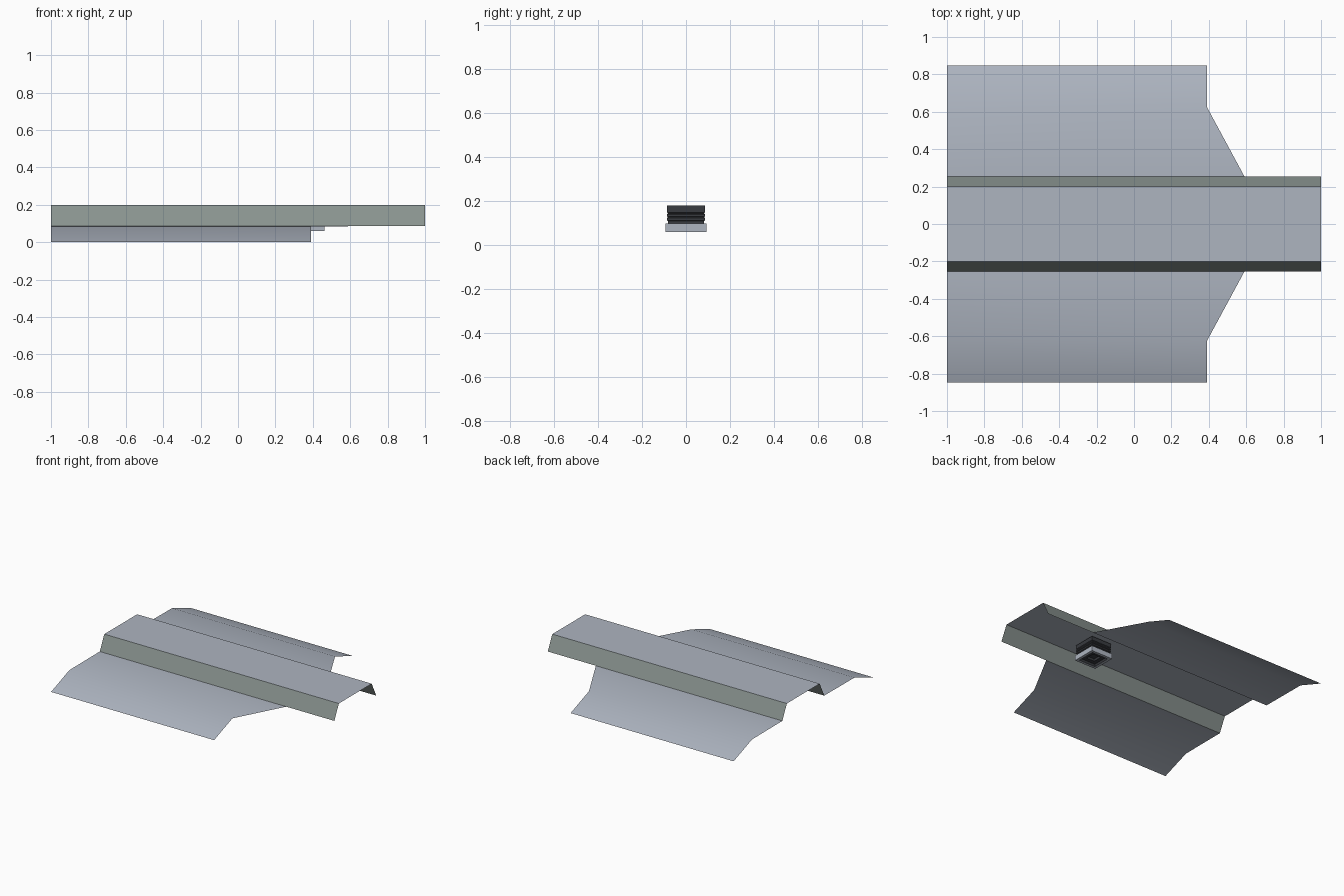
import bpy, bmesh
from mathutils import Matrix

if "Cube" in bpy.data.objects:
    bpy.data.objects.remove(bpy.data.objects["Cube"])


def material(name, rgb):
    m = bpy.data.materials.new(name)
    m.diffuse_color = (*rgb, 1)
    m.use_nodes = True
    m.node_tree.nodes["Principled BSDF"].inputs["Base Color"].default_value = m.diffuse_color
    return m


PANEL = material("blue grey panel", (0.42, 0.46, 0.53))
FLANK = material("green grey flank", (0.25, 0.29, 0.275))
DARK = material("charcoal", (0.04, 0.043, 0.05))


def finish(name, bm, mats):
    mesh = bpy.data.meshes.new(name)
    bm.to_mesh(mesh)
    bm.free()
    ob = bpy.data.objects.new(name, mesh)
    bpy.context.collection.objects.link(ob)
    for m in mats:
        mesh.materials.append(m)
    return ob


def strip(name, rows, mat, mirror=True, smooth=False):
    """Sheet through rows of (x_min, x_max, y, z), ordered towards +y."""
    bm = bmesh.new()
    pairs = [(bm.verts.new((a, y, z)), bm.verts.new((b, y, z))) for a, b, y, z in rows]
    for (a, b), (c, d) in zip(pairs, pairs[1:]):
        bm.faces.new((a, b, d, c)).smooth = smooth
    ob = finish(name, bm, [mat])
    if mirror:
        mod = ob.modifiers.new("Mirror", 'MIRROR')
        mod.use_axis = (False, True, False)
        mod.use_mirror_merge = False
    return ob


# Long raised channel: flat top and two sloping flanks
strip("channel_top", [(-1, 1, -0.2, 0.198), (-1, 1, 0.2, 0.198)], PANEL, mirror=False)
strip("channel_flanks", [(-1, 1, 0.2, 0.198), (-1, 1, 0.255, 0.085)], FLANK)

# Side wings: level inner part with tapered front, drooping outer part
strip("wings", [(-1, 0.59, 0.255, 0.085), (-1, 0.39, 0.625, 0.083),
                (-1, 0.39, 0.848, 0.0)], PANEL, smooth=True)


# Square mount hanging under the channel
CX = 0.37


def ring_block(name, levels, mats):
    """Closed square column through (z, half_width) levels, top to bottom."""
    bm = bmesh.new()
    loops = []
    for z, h in levels:
        loops.append([bm.verts.new((CX + sx * h, sy * h, z))
                      for sx, sy in ((-1, -1), (1, -1), (1, 1), (-1, 1))])
    for a, b in zip(loops, loops[1:]):
        for i in range(4):
            j = (i + 1) % 4
            bm.faces.new((a[i], b[i], b[j], a[j]))
    bm.faces.new(loops[0])
    bm.faces.new(loops[-1][::-1])
    return finish(name, bm, mats), loops


# Dark ribbed neck
ring_block("ribbed_neck", [(0.18, 0.087), (0.15, 0.087), (0.145, 0.082), (0.14, 0.087),
                           (0.132, 0.087), (0.128, 0.082), (0.124, 0.087),
                           (0.114, 0.087), (0.11, 0.082), (0.1, 0.082)], [DARK])

# Pale lower box with a stepped dark recess in its underside
box, _ = ring_block("lower_box", [(0.099, 0.092), (0.06, 0.092), (0.06, 0.07),
                                  (0.075, 0.065), (0.075, 0.035), (0.09, 0.03)],
                    [PANEL, DARK])
for f in box.data.polygons:
    c = f.center
    if max(abs(c.x - CX), abs(c.y)) < 0.07 and 0.061 < c.z < 0.095:
        f.material_index = 1
